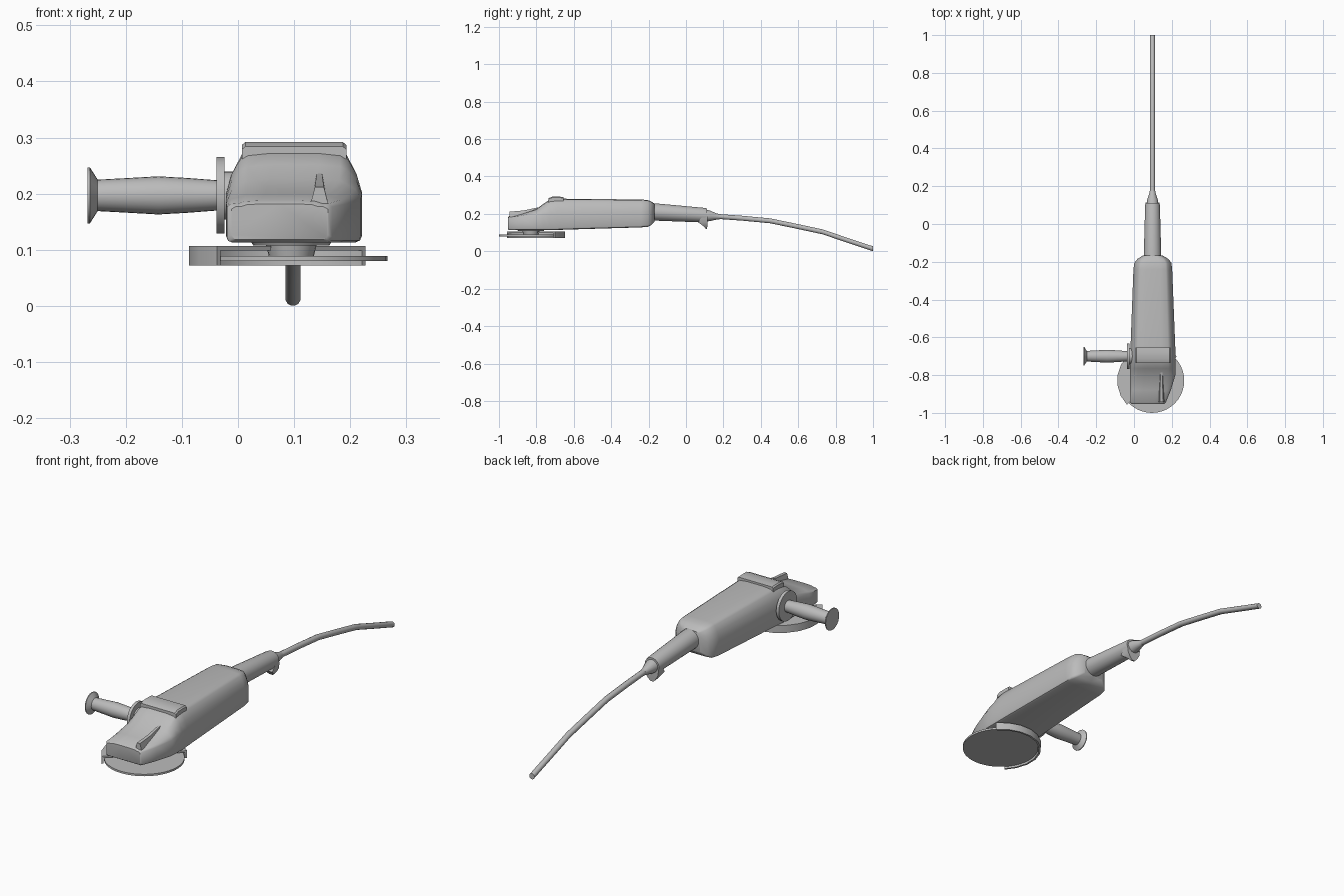
import bpy, bmesh, math
from mathutils import Vector

grey = bpy.data.materials.new("tool_grey")
grey.diffuse_color = (0.5, 0.5, 0.5, 1)


def finish(name, bm, angle=35):
    bmesh.ops.remove_doubles(bm, verts=bm.verts, dist=1e-5)
    bmesh.ops.recalc_face_normals(bm, faces=bm.faces)
    me = bpy.data.meshes.new(name)
    bm.to_mesh(me)
    bm.free()
    ob = bpy.data.objects.new(name, me)
    bpy.context.collection.objects.link(ob)
    me.materials.append(grey)
    bpy.ops.object.select_all(action='DESELECT')
    ob.select_set(True)
    bpy.context.view_layer.objects.active = ob
    bpy.ops.object.shade_smooth_by_angle(angle=math.radians(angle))
    return ob


def loft(name, rings, angle=35):
    """Skin a list of closed rings and cap both ends."""
    bm = bmesh.new()
    vs = [[bm.verts.new(p) for p in r] for r in rings]
    n = len(vs[0])
    for a, b in zip(vs, vs[1:]):
        for i in range(n):
            bm.faces.new((a[i], a[(i + 1) % n], b[(i + 1) % n], b[i]))
    bm.faces.new(vs[0])
    bm.faces.new(vs[-1])
    return finish(name, bm, angle)


def tube(name, stations, axis, sides=24, angle=35):
    """Round part through (centre, radius) stations, rings square to axis."""
    d = Vector(axis).normalized()
    u = d.orthogonal().normalized()
    v = d.cross(u)
    rings = []
    for c, r in stations:
        rings.append([Vector(c) + r * (math.cos(t) * u + math.sin(t) * v)
                      for t in (2 * math.pi * i / sides for i in range(sides))])
    return loft(name, rings, angle)


# Motor housing and gear head: y, left, right, bottom, top, shoulder fraction
def section(y, xl, xr, zb, zt, sh):
    h, w = zt - zb, xr - xl
    zs = zb + h * sh
    c = 0.05 * w
    half = [(0.5, zb), (c / w, zb), (0.015, zb + 0.3 * c), (0, zb + c), (0.0, zs),
            (0.04, zs + 0.45 * (zt - zs)), (0.11, zt - 0.07 * h),
            (0.16, zt - 0.025 * h), (0.32, zt), (0.5, zt)]
    pts = half + [(1 - f, z) for f, z in half[-2:0:-1]]
    return [(xl + f * w, y, z) for f, z in pts]


loft("housing", [section(*s) for s in (
    (-0.952, -0.012, 0.160, 0.118, 0.182, 0.85),
    (-0.945, -0.020, 0.168, 0.113, 0.188, 0.85),
    (-0.880, -0.021, 0.195, 0.113, 0.200, 0.80),
    (-0.800, -0.021, 0.219, 0.113, 0.226, 0.70),
    (-0.765, -0.021, 0.221, 0.113, 0.252, 0.62),
    (-0.730, -0.021, 0.221, 0.113, 0.275, 0.55),
    (-0.690, -0.020, 0.220, 0.114, 0.281, 0.52),
    (-0.640, -0.018, 0.218, 0.116, 0.281, 0.52),
    (-0.240, -0.003, 0.202, 0.128, 0.277, 0.55),
    (-0.205, 0.002, 0.198, 0.131, 0.274, 0.55),
    (-0.185, 0.018, 0.182, 0.140, 0.266, 0.55),
    (-0.168, 0.045, 0.153, 0.160, 0.254, 0.55))], 40)

# Raised band across the top of the housing
loft("top_band", [[(0.1 + sx * (0.093 - t), y, z) for sx, y, z, t in (
    (-1, y0, 0.262, 0), (1, y0, 0.262, 0), (1, y0, zt - 0.005, 0),
    (1, y0, zt, 0.006), (-1, y0, zt, 0.006), (-1, y0, zt - 0.005, 0))]
    for y0, zt in ((-0.735, 0.284), (-0.715, 0.292), (-0.675, 0.292), (-0.655, 0.290))])

# Tapered lock ridge on the gear head
loft("lock_ridge", [[(0.145 - w, y, zb), (0.145 + w, y, zb),
                     (0.145 + 0.4 * w, y, zt), (0.145 - 0.4 * w, y, zt)]
                    for y, w, zb, zt in ((-0.943, 0.020, 0.165, 0.212),
                                         (-0.870, 0.018, 0.170, 0.218),
                                         (-0.785, 0.012, 0.200, 0.236))], 20)

# Spindle, clamping flange and cutting disc
hub = (0.095, -0.829)
tube("spindle_collar", [((*hub, z), r) for z, r in
     ((0.120, 0.075), (0.108, 0.068), (0.108, 0.045), (0.088, 0.040))], (0, 0, 1))
tube("cutting_disc", [((*hub, z), 0.171) for z in (0.080, 0.089)], (0, 0, 1), 40)

# Guard: an L-shaped profile swept round the rear left half of the disc
profile = [(0.184, 0.072), (0.184, 0.107), (0.050, 0.107),
           (0.050, 0.099), (0.175, 0.099), (0.175, 0.072)]
guard = []
for i in range(11):
    a = math.radians(44 + 18 * i)
    guard.append([(hub[0] + r * math.cos(a), hub[1] + r * math.sin(a), z)
                  for r, z in profile])
loft("guard", guard, 20)

# Side handle: collar, flange and swelling grip
tube("side_handle", [((x, -0.70, 0.197), r) for x, r in (
    (0.010, 0.043), (-0.024, 0.043), (-0.024, 0.068), (-0.038, 0.068),
    (-0.038, 0.027), (-0.090, 0.031), (-0.142, 0.034), (-0.195, 0.031),
    (-0.250, 0.028), (-0.264, 0.050), (-0.268, 0.050))], (1, 0, 0))

# Rear grip with a drooping lip
cx = 0.098
tube("rear_grip", [((cx, y, z), r) for y, z, r in (
    (-0.19, 0.211, 0.046), (-0.16, 0.210, 0.046),
    (0.10, 0.193, 0.039), (0.112, 0.192, 0.037))], (0, 1, 0))
loft("grip_lip", [[(cx - w, y0, z), (cx + w, y0, z), (cx + w, y1, z), (cx - w, y1, z)]
                  for z, w, y0, y1 in ((0.185, 0.037, 0.085, 0.115),
                                       (0.155, 0.033, 0.065, 0.115),
                                       (0.135, 0.022, 0.092, 0.114),
                                       (0.120, 0.008, 0.106, 0.113))])

# Strain relief and power cord
tube("cord_boot", [((cx, y, z), r) for y, z, r in (
    (0.105, 0.191, 0.031), (0.125, 0.190, 0.029),
    (0.165, 0.186, 0.016), (0.178, 0.185, 0.014))], (0, 1, 0), 16)
tube("power_cord", [((cx, y, z), 0.0135) for y, z in (
    (0.16, 0.187), (0.30, 0.177), (0.45, 0.163), (0.59, 0.134),
    (0.73, 0.104), (0.86, 0.060), (1.0, 0.0135))], (0, 1, 0), 12)
